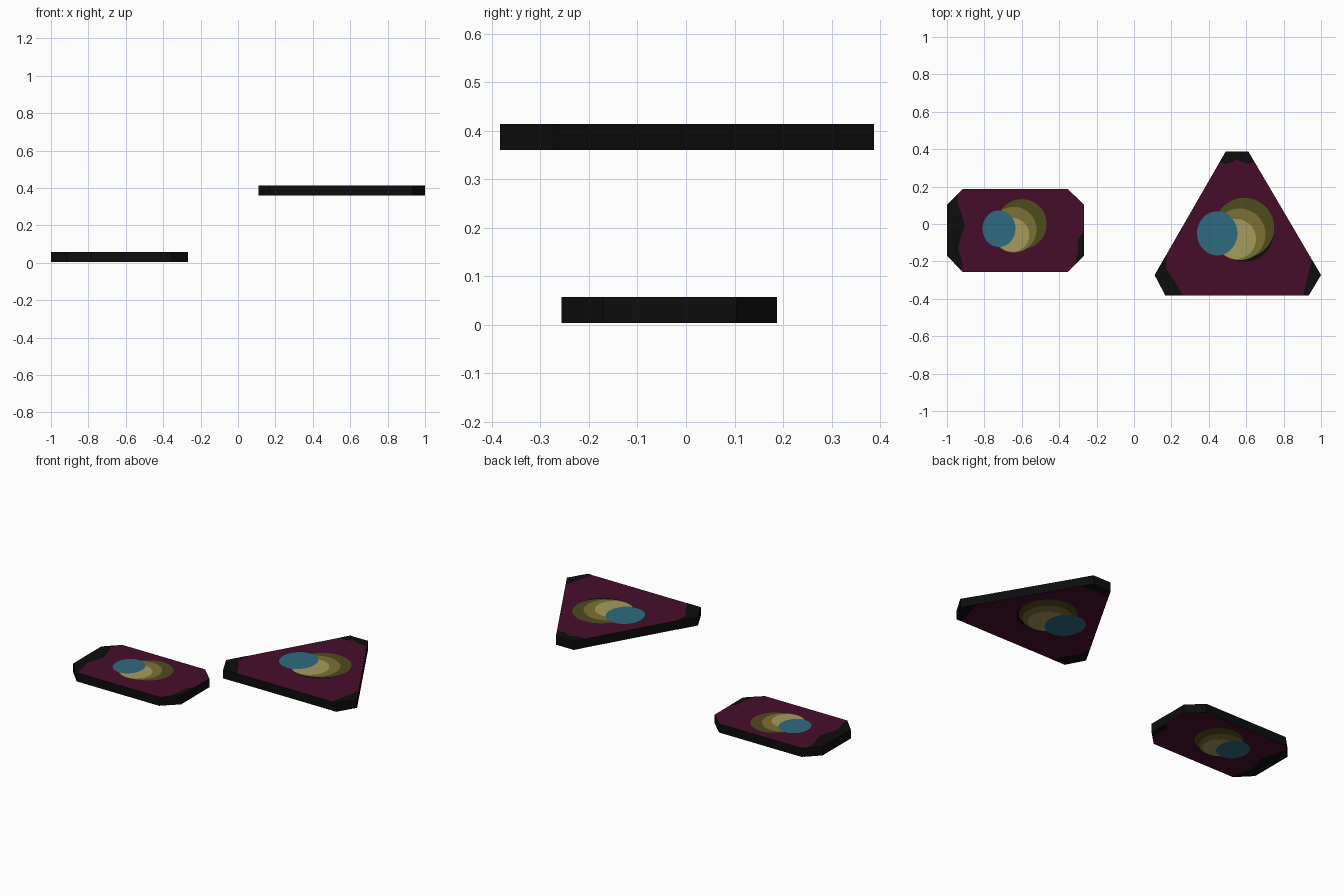
import bpy, bmesh, math

cube = bpy.data.objects.get("Cube")
if cube:
    bpy.data.objects.remove(cube, do_unlink=True)


def material(name, rgb):
    mat = bpy.data.materials.new(name)
    mat.use_nodes = True
    mat.diffuse_color = (*rgb, 1)
    mat.node_tree.nodes["Principled BSDF"].inputs["Base Color"].default_value = (*rgb, 1)
    return mat


black = material("black", (.004, .004, .004))
plum = material("plum", (.062, .004, .023))
dark_olive = material("dark olive", (.08, .07, .013))
olive = material("olive", (.2, .165, .036))
sand = material("sand", (.38, .33, .107))
blue = material("blue", (.028, .145, .22))

STEP = .0008   # spacing between stacked painted plates
INSET = 4 * STEP


def finish(name, bm, mats):
    mesh = bpy.data.meshes.new(name)
    bm.to_mesh(mesh)
    bm.free()
    for mat in mats:
        mesh.materials.append(mat)
    obj = bpy.data.objects.new(name, mesh)
    bpy.context.collection.objects.link(obj)
    return obj


def slab(name, outline, low, high):
    """Straight-sided tile: black rim, plum faces above and below."""
    bm = bmesh.new()
    base = bm.faces.new([bm.verts.new((x, y, low + INSET)) for x, y in outline])
    top = bmesh.ops.extrude_face_region(bm, geom=[base], use_keep_orig=True)["geom"]
    for v in top:
        if isinstance(v, bmesh.types.BMVert):
            v.co.z = high - INSET
    bmesh.ops.recalc_face_normals(bm, faces=bm.faces)
    for face in bm.faces:
        face.material_index = int(abs(face.normal.z) > .5)
    return finish(name, bm, [black, plum])


def paint(name, outline, low, high, layer, mat):
    """Flat painted shape repeated on the upper and lower face."""
    bm = bmesh.new()
    lift = layer * STEP - INSET
    for z, up in ((high + lift, 1), (low - lift, -1)):
        face = bm.faces.new([bm.verts.new((x, y, z)) for x, y in outline])
        face.normal_update()
        if face.normal.z * up < 0:
            face.normal_flip()
    return finish(name, bm, [mat])


def disc(cx, cy, rx, ry=None, sides=48):
    turn = math.tau / sides
    return [(cx + rx * math.cos(i * turn), cy + (ry or rx) * math.sin(i * turn))
            for i in range(sides)]


def tile(name, low, outline, corners, discs):
    high = low + .06
    slab(name + "_body", outline, low, high)
    # Wavy black corner patches
    for label, points in corners.items():
        paint(f"{name}_{label}_patch", points, low, high, 1, black)
    # Overlapping discs, lowest first
    for layer, (label, mat, shape) in enumerate(discs):
        paint(f"{name}_{label}_disc", disc(*shape), low, high, layer + .5, mat)


# Lower rectangular tile with clipped corners
tile("rectangle", 0,
     [(-1, -.17), (-.915, -.257), (-.355, -.257), (-.267, -.17),
      (-.267, .103), (-.355, .188), (-.915, .188), (-1, .103)],
     {"left": [(-.915, .188), (-.94, .16), (-.945, .12), (-.92, .05), (-.905, -.01),
               (-.925, -.07), (-.94, -.13), (-.92, -.2), (-.915, -.257),
               (-1, -.17), (-1, .103)],
      "right": [(-.267, -.04), (-.3, -.08), (-.3, -.15), (-.32, -.222), (-.267, -.17)]},
     [("large", dark_olive, (-.6, 0, .133)),
      ("middle", olive, (-.643, -.03, .122)),
      ("small", sand, (-.65, -.058, .09)),
      ("blue", blue, (-.722, -.025, .088, .098))])

# Upper triangular tile with clipped corners
tile("triangle", .357,
     [(.168, -.383), (.934, -.383), (1, -.273), (.612, .387), (.49, .387), (.11, -.273)],
     {"top": [(.457, .33), (.5, .322), (.55, .345), (.6, .322), (.645, .33),
              (.612, .387), (.49, .387)],
      "left": [(.175, -.16), (.173, -.24), (.215, -.3), (.26, -.383),
               (.168, -.383), (.11, -.273)],
      "right": [(.951, -.19), (.93, -.27), (.905, -.383), (.934, -.383), (1, -.273)]},
     [("shadow", black, (.59, -.045, .157)),
      ("large", dark_olive, (.59, -.02, .16)),
      ("middle", olive, (.565, -.055, .138)),
      ("small", sand, (.545, -.08, .107)),
      ("blue", blue, (.445, -.05, .108, .118))])
